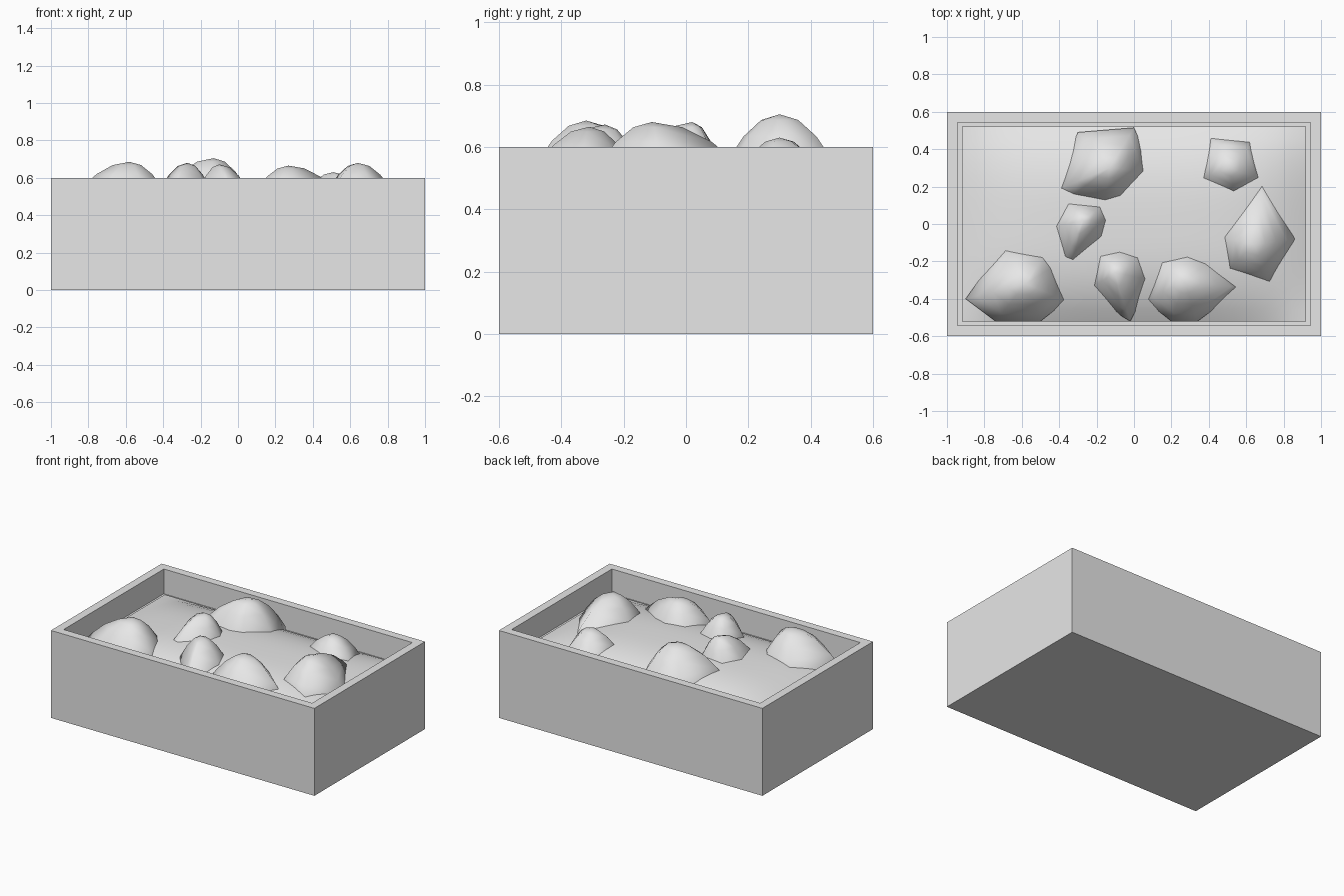
import bpy, bmesh
from mathutils import Vector

cube = bpy.data.objects.get("Cube")
if cube:
    bpy.data.objects.remove(cube, do_unlink=True)

# Single stone-grey material
grey = bpy.data.materials.new("stone grey")
grey.use_nodes = True
GREY = (0.8, 0.8, 0.8, 1)
grey.diffuse_color = GREY
grey.node_tree.nodes["Principled BSDF"].inputs["Base Color"].default_value = GREY

HALF_X, HALF_Y, HEIGHT, WALL = 1.0, 0.6, 0.6, 0.08
FLOOR, MOUND = 0.44, 0.11
IN_X, IN_Y = HALF_X - WALL, HALF_Y - WALL


def add_object(name, bm, smooth=False):
    mesh = bpy.data.meshes.new(name)
    bmesh.ops.recalc_face_normals(bm, faces=bm.faces)
    for face in bm.faces:
        face.smooth = smooth
    bm.to_mesh(mesh)
    bm.free()
    mesh.materials.append(grey)
    obj = bpy.data.objects.new(name, mesh)
    bpy.context.collection.objects.link(obj)
    return obj


def soil_height(x, y):
    u, v = min(abs(x) / IN_X, 1), min(abs(y) / IN_Y, 1)
    return FLOOR + MOUND * (1 - u ** 4) * (1 - v ** 3)


# Planter box with a recessed top
bm = bmesh.new()
bmesh.ops.create_cube(bm, size=1)
for v in bm.verts:
    v.co = Vector((v.co.x * 2 * HALF_X, v.co.y * 2 * HALF_Y, (v.co.z + 0.5) * HEIGHT))
bm.faces.ensure_lookup_table()
top = max(bm.faces, key=lambda f: f.calc_center_median().z)
bmesh.ops.inset_region(bm, faces=[top], thickness=WALL)
pit = bmesh.ops.extrude_discrete_faces(bm, faces=[top])["faces"][0]
bmesh.ops.translate(bm, verts=pit.verts, vec=(0, 0, FLOOR - 0.01 - HEIGHT))
add_object("planter_box", bm)

# Gently domed soil filling the box
bm = bmesh.new()
bmesh.ops.create_grid(bm, x_segments=24, y_segments=16, size=1)
for v in bm.verts:
    x, y = v.co.x * IN_X, v.co.y * IN_Y
    v.co = Vector((x, y, soil_height(x, y)))
add_object("soil", bm, smooth=True)


def add_rock(name, apex, outline):
    """Rounded boulder: rings shrink from the outline towards the apex."""
    bm = bmesh.new()
    peak = Vector(apex)
    base = 0.47
    rings = []
    for t, z in [(1, FLOOR - 0.02)] + [
            (t, base + (peak.z - base) * (1 - t * t)) for t in (1, 0.8, 0.55, 0.28)]:
        rings.append([bm.verts.new((peak.x + (x - peak.x) * t,
                                    peak.y + (y - peak.y) * t, z))
                      for x, y in outline])
    count = len(outline)
    tip = bm.verts.new(peak)
    for i in range(count):
        j = (i + 1) % count
        for low, high in zip(rings, rings[1:]):
            bm.faces.new((low[i], low[j], high[j], high[i]))
        bm.faces.new((rings[-1][i], rings[-1][j], tip))
    add_object(name, bm, smooth=True)


# Boulders half buried in the soil
add_rock("rock_back", (-.13, .3, .705),
         [(-.3, .49), (0, .515), (.05, .4), (.08, .28), (-.06, .12),
          (-.16, .09), (-.36, .13), (-.44, .17)])
add_rock("rock_middle", (-.27, .02, .68),
         [(-.37, .13), (-.16, .11), (-.12, .02), (-.15, -.09),
          (-.34, -.24), (-.39, -.22), (-.45, -.02)])
add_rock("rock_front_right", (-.58, -.32, .685),
         [(-.9, -.4), (-.7, -.12), (-.47, -.15), (-.42, -.22),
          (-.36, -.41), (-.5, -.52), (-.74, -.52)])
add_rock("rock_front_middle", (-.1, -.26, .672),
         [(-.2, -.15), (-.07, -.12), (.05, -.16), (.09, -.3),
          (-.02, -.52), (-.07, -.49), (-.23, -.34)])
add_rock("rock_front_left", (.27, -.31, .665),
         [(.12, -.18), (.29, -.14), (.41, -.19), (.58, -.34),
          (.34, -.52), (.2, -.52), (.06, -.41)])
add_rock("rock_side_left", (.64, -.11, .68),
         [(.69, .24), (.86, -.08), (.73, -.32), (.49, -.26), (.45, -.06)])
add_rock("rock_back_left", (.51, .3, .63),
         [(.41, .46), (.62, .44), (.69, .24), (.54, .14), (.33, .23)])
